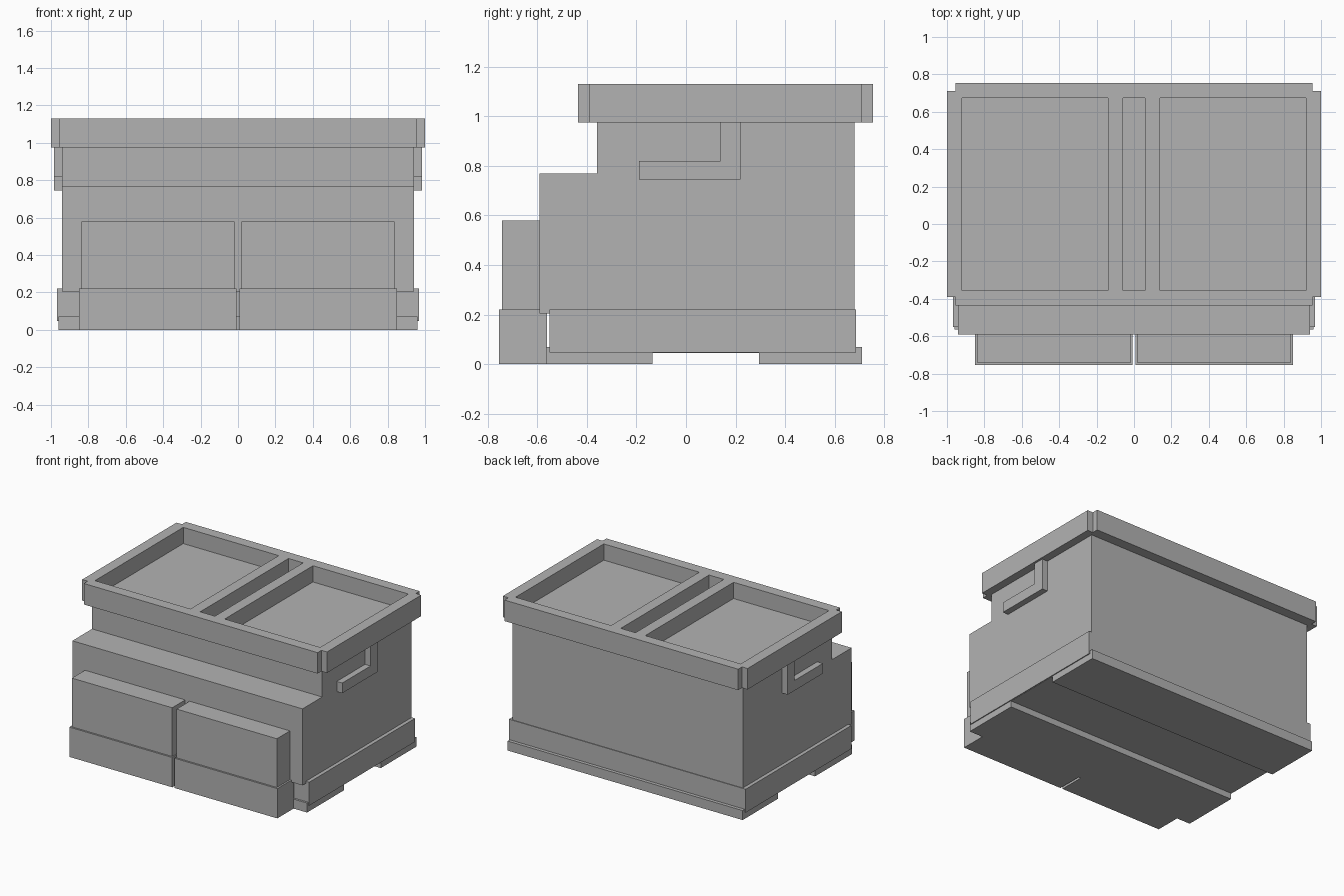
import bpy, bmesh
from mathutils import Vector

if "Cube" in bpy.data.objects:
    bpy.data.objects.remove(bpy.data.objects["Cube"])

grey = bpy.data.materials.new("plain_grey")
grey.diffuse_color = (0.45, 0.45, 0.45, 1)
grey.use_nodes = True
grey.node_tree.nodes["Principled BSDF"].inputs["Base Color"].default_value = grey.diffuse_color
AXES = {"x": (0, 1, 2), "z": (2, 0, 1)}


def prism(name, axis, lo, hi, outline):
    """Extrude a closed 2D outline along x (outline in y, z) or z (outline in x, y)."""
    a, b, c = AXES[axis]
    bm = bmesh.new()
    verts = []
    for p, q in outline:
        co = Vector((0, 0, 0))
        co[a], co[b], co[c] = lo, p, q
        verts.append(bm.verts.new(co))
    face = bm.faces.new(verts)
    ext = bmesh.ops.extrude_face_region(bm, geom=[face])["geom"]
    shift = Vector((0, 0, 0))
    shift[a] = hi - lo
    bmesh.ops.translate(bm, vec=shift, verts=[v for v in ext if isinstance(v, bmesh.types.BMVert)])
    bmesh.ops.recalc_face_normals(bm, faces=bm.faces)
    mesh = bpy.data.meshes.new(name)
    bm.to_mesh(mesh)
    bm.free()
    mesh.materials.append(grey)
    ob = bpy.data.objects.new(name, mesh)
    bpy.context.collection.objects.link(ob)
    return ob


def rect(a0, a1, b0, b1):
    return [(a0, b0), (a1, b0), (a1, b1), (a0, b1)]


def box(name, x0, x1, y0, y1, z0, z1):
    return prism(name, "z", z0, z1, rect(x0, x1, y0, y1))


# Stepped main body
prism("body", "x", -0.94, 0.94,
      [(-0.59, 0.205), (0.68, 0.205), (0.68, 0.98), (-0.36, 0.98), (-0.36, 0.77), (-0.59, 0.77)])

# Base slab with a channel underneath, and the skirt above it
prism("base_slab", "x", -0.96, 0.96,
      [(-0.565, 0), (-0.135, 0), (-0.135, 0.045), (0.295, 0.045), (0.295, 0),
       (0.71, 0), (0.71, 0.07), (-0.565, 0.07)])
box("skirt", -0.967, 0.967, -0.55, 0.685, 0.047, 0.22)

# Lid with notched corners
X0, X1, Y0, Y1, N = -1.0, 1.0, -0.435, 0.755, 0.045
lid = prism("lid", "z", 0.975, 1.13,
            [(X0 + N, Y0), (X1 - N, Y0), (X1 - N, Y0 + N), (X1, Y0 + N),
             (X1, Y1 - N), (X1 - N, Y1 - N), (X1 - N, Y1), (X0 + N, Y1),
             (X0 + N, Y1 - N), (X0, Y1 - N), (X0, Y0 + N), (X0 + N, Y0 + N)])

# Two wide pits and a central slot cut into the lid
for x0, x1 in ((-0.92, -0.14), (-0.06, 0.06), (0.14, 0.92)):
    cutter = box("lid_pit_cutter", x0, x1, -0.355, 0.675, 1.01, 1.3)
    cutter.hide_render = True
    cutter.hide_set(True)
    mod = lid.modifiers.new("pit", "BOOLEAN")
    mod.operation = "DIFFERENCE"
    mod.solver = "EXACT"
    mod.object = cutter
bpy.context.view_layer.objects.active = lid
for mod in list(lid.modifiers):
    bpy.ops.object.modifier_apply(modifier=mod.name)
for ob in [o for o in bpy.data.objects if o.name.startswith("lid_pit_cutter")]:
    bpy.data.objects.remove(ob)

# Mirrored pairs: front boxes, their lower trims, and side handles
for s, side in ((-1, "left"), (1, "right")):
    def pair(a, b):
        return sorted((s * a, s * b))
    box("front_box_" + side, *pair(0.018, 0.837), -0.742, -0.56, 0.1, 0.58)
    box("front_box_trim_" + side, *pair(0.009, 0.85), -0.755, -0.56, 0, 0.22)
    prism("handle_" + side, "x", *pair(0.93, 0.985),
          [(-0.19, 0.745), (0.22, 0.745), (0.22, 0.98), (0.14, 0.98), (0.14, 0.82), (-0.19, 0.82)])
